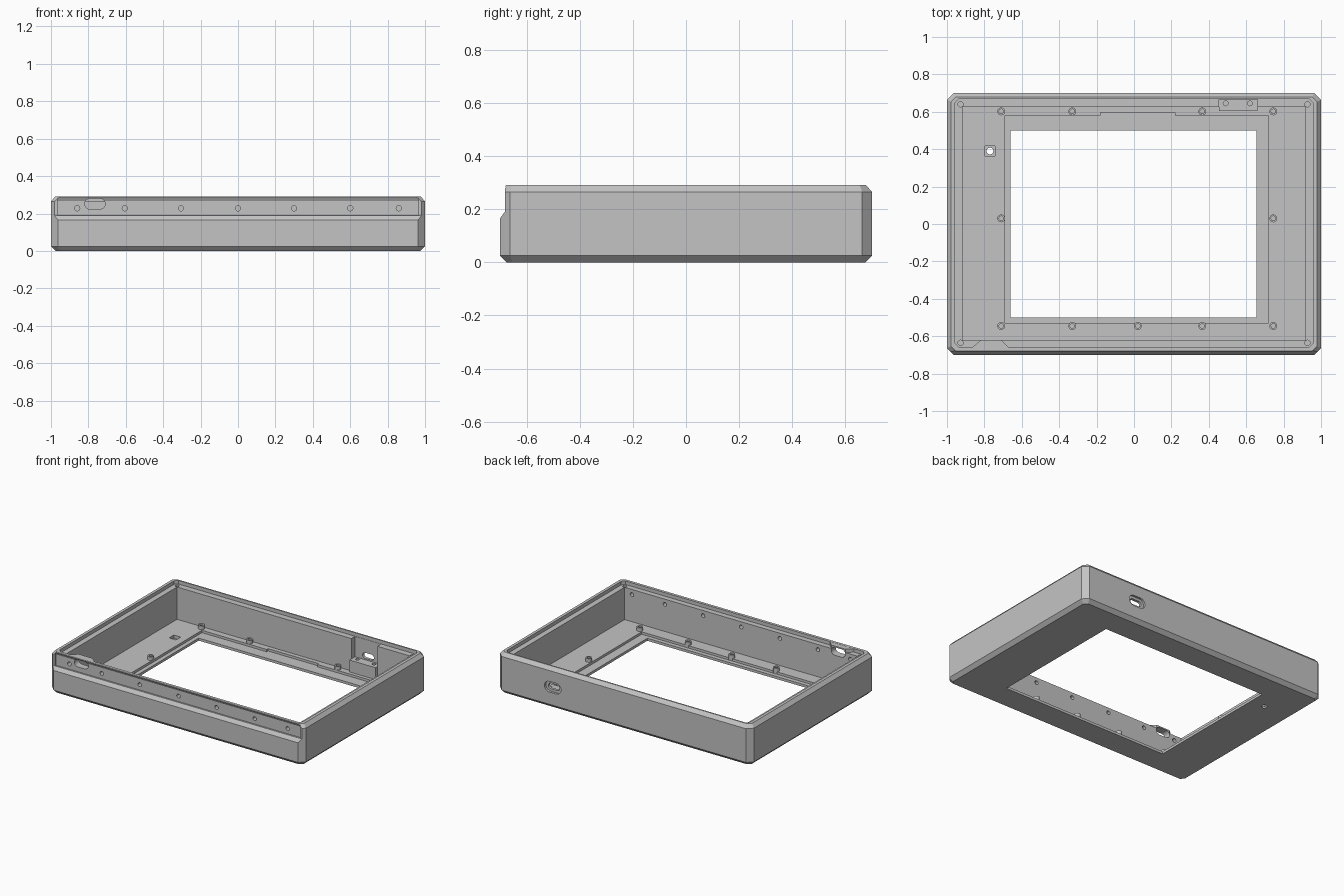
import bpy
import bmesh
import math

old = bpy.data.objects.get("Cube")
if old:
    bpy.data.objects.remove(old, do_unlink=True)

grey = bpy.data.materials.new("plain grey")
grey.use_nodes = True
COLOUR = (0.55, 0.55, 0.55, 1)
grey.diffuse_color = COLOUR
grey.node_tree.nodes["Principled BSDF"].inputs["Base Color"].default_value = COLOUR


def loft(name, rings):
    """Closed solid through rings of equal point count."""
    bm = bmesh.new()
    loops = [[bm.verts.new(p) for p in ring] for ring in rings]
    n = len(loops[0])
    for a, b in zip(loops, loops[1:]):
        for i in range(n):
            j = (i + 1) % n
            bm.faces.new((a[i], a[j], b[j], b[i]))
    bm.faces.new(loops[0][::-1])
    bm.faces.new(loops[-1])
    bmesh.ops.recalc_face_normals(bm, faces=bm.faces[:])
    mesh = bpy.data.meshes.new(name)
    bm.to_mesh(mesh)
    bm.free()
    mesh.materials.append(grey)
    obj = bpy.data.objects.new(name, mesh)
    bpy.context.collection.objects.link(obj)
    return obj


def extrude(name, pts, axis, a, b):
    """Extrude a 2D outline along an axis from a to b."""
    place = {"X": lambda u, v, w: (w, u, v),
             "Y": lambda u, v, w: (u, w, v),
             "Z": lambda u, v, w: (u, v, w)}[axis]
    return loft(name, [[place(u, v, w) for u, v in pts] for w in (a, b)])


def rect(x0, x1, y0, y1):
    return [(x0, y0), (x1, y0), (x1, y1), (x0, y1)]


def octagon(x0, x1, y0, y1, c):
    return [(x0 + c, y0), (x1 - c, y0), (x1, y0 + c), (x1, y1 - c),
            (x1 - c, y1), (x0 + c, y1), (x0, y1 - c), (x0, y0 + c)]


def circle(x, y, r, n=20):
    return [(x + r * math.cos(i * math.tau / n), y + r * math.sin(i * math.tau / n))
            for i in range(n)]


def slot(x, y, hx, r, n=10):
    """Stadium outline with half width hx and end radius r."""
    pts = []
    for side, start in ((1, -math.pi / 2), (-1, math.pi / 2)):
        for i in range(n + 1):
            t = start + math.pi * i / n
            pts.append((x + side * (hx - r) + r * math.cos(t), y + r * math.sin(t)))
    return pts


def cut(obj, *outline):
    """Subtract an extruded outline, then discard the cutter."""
    cutter = extrude("cutter", *outline)
    cutter.hide_render = True
    mod = obj.modifiers.new("cut", "BOOLEAN")
    mod.operation = "DIFFERENCE"
    mod.solver = "EXACT"
    mod.object = cutter
    graph = bpy.context.evaluated_depsgraph_get()
    graph.update()
    mesh = bpy.data.meshes.new_from_object(obj.evaluated_get(graph))
    obj.modifiers.clear()
    obj.data = mesh
    bpy.data.objects.remove(cutter, do_unlink=True)


FLOOR, LEDGE, TOP = 0.035, 0.265, 0.29

# Outer case with chamfered corners and edges
rings = []
for z, inset in ((0, 0.025), (0.025, 0), (TOP - 0.025, 0), (TOP, 0.022)):
    ring = octagon(-1 + inset, 1 - inset, -0.7 + inset, 0.7 - inset, 0.037 - 0.586 * inset)
    rings.append([(x, y, z) for x, y in ring])
case = loft("case", rings)

# Stepped upper front, with a shallow undercut panel between the ends
cut(case, [(-0.8, 0.165), (-0.7, 0.165), (-0.682, 0.19), (-0.682, 0.4), (-0.8, 0.4)], "X", -1.1, 1.1)
cut(case, [(-0.8, 0.19), (-0.67, 0.19), (-0.67, 0.268), (-0.682, TOP), (-0.8, TOP)], "X", -0.965, 0.965)

# Interior, lid ledge, display seat and window
cut(case, rect(-0.918, 0.918, -0.62, 0.625), "Z", FLOOR, 0.5)
cut(case, octagon(-0.957, 0.957, -0.658, 0.668, 0.02), "Z", LEDGE, 0.5)
cut(case, [(-0.69, -0.53), (0.72, -0.53), (0.72, 0.58), (0.22, 0.58), (0.22, 0.595),
           (-0.18, 0.595), (-0.18, 0.58), (-0.69, 0.58)], "Z", 0.018, 0.2)
cut(case, rect(-0.66, 0.655, -0.5, 0.5), "Z", -0.1, 0.2)

# Sensor pocket and hole in the floor
cut(case, rect(-0.797, -0.743, 0.363, 0.417), "Z", 0.012, 0.2)
cut(case, circle(-0.77, 0.39, 0.018), "Z", -0.1, 0.2)

# Lid screw holes
for sx in (-1, 1):
    for y in (-0.635, 0.64):
        cut(case, circle(sx * 0.927, y, 0.014), "Z", 0.16, 0.4)

# Front panel screw holes
for x in (-0.86, -0.605, -0.305, 0, 0.3, 0.6, 0.86):
    cut(case, circle(x, 0.228, 0.014), "Y", -0.8, -0.5)

# Front cable slot and the guard behind it
front_slot = (slot(-0.765, 0.252, 0.055, 0.028), "Y", -0.8, -0.5)
cut(case, *front_slot)
guard = extrude("slot_guard", [(-0.865, -0.66), (-0.67, -0.66), (-0.71, -0.621), (-0.82, -0.621)],
                "Z", 0.25, TOP - 0.001)
cut(guard, *front_slot)

# Rear port with board pocket and shelf
cut(case, rect(0.455, 0.66, 0.55, 0.666), "Z", 0.12, 0.5)
cut(case, slot(0.56, 0.15, 0.065, 0.038), "Y", 0.685, 0.8)
cut(case, slot(0.56, 0.15, 0.045, 0.02), "Y", 0.6, 0.8)
for x in (0.49, 0.62):
    cut(case, circle(x, 0.645, 0.013), "Z", 0.06, 0.2)
extrude("port_shelf", rect(0.455, 0.66, 0.605, 0.63), "Z", 0.03, 0.12)

# Display screw bosses
spots = [(x, y) for x in (-0.71, -0.33, 0.365, 0.745) for y in (-0.545, 0.602)]
spots += [(0.02, -0.545), (-0.71, 0.03), (0.745, 0.03)]
for x, y in spots:
    boss = extrude("display_boss", circle(x, y, 0.021), "Z", 0.02, 0.06)
    cut(boss, circle(x, y, 0.012), "Z", 0.03, 0.2)
